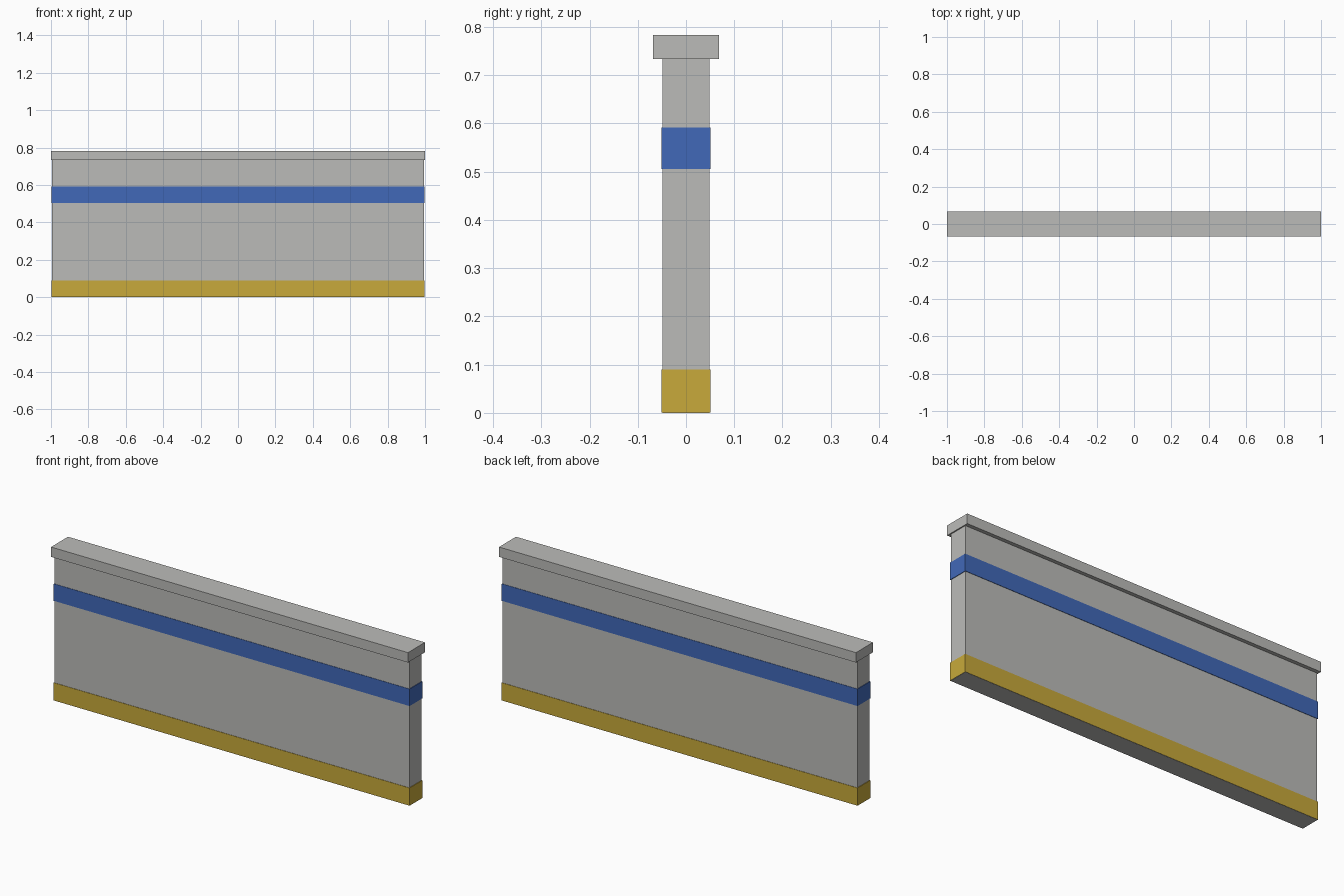
import bpy

if "Cube" in bpy.data.objects:
    bpy.data.objects.remove(bpy.data.objects["Cube"])


def material(name, rgb):
    m = bpy.data.materials.new(name)
    m.diffuse_color = (*rgb, 1.0)
    m.use_nodes = True
    m.node_tree.nodes["Principled BSDF"].inputs["Base Color"].default_value = m.diffuse_color
    return m


def box(name, half_x, half_y, z0, z1, mat):
    """Box centred on x and y, spanning z0 to z1."""
    bpy.ops.mesh.primitive_cube_add(size=2, location=(0, 0, 0))
    ob = bpy.context.object
    ob.name = name
    for v in ob.data.vertices:
        v.co.x *= half_x
        v.co.y *= half_y
        v.co.z = z1 if v.co.z > 0 else z0
    ob.data.materials.append(mat)
    return ob


grey = material("concrete grey", (0.50, 0.50, 0.485))
blue = material("stripe blue", (0.053, 0.14, 0.48))
yellow = material("base yellow", (0.58, 0.40, 0.043))

# Wall slab and its overhanging coping
box("wall", 0.994, 0.049, 0.0, 0.735, grey)
box("coping", 1.0, 0.068, 0.733, 0.783, grey)

# Thin painted bands wrapping the wall
box("upper_stripe", 0.997, 0.051, 0.505, 0.591, blue)
base = box("base_stripe", 0.997, 0.051, 0.0005, 0.09, yellow)

# The underside of the base stays unpainted
base.data.materials.append(grey)
for f in base.data.polygons:
    if f.normal.z < -0.5:
        f.material_index = 1
